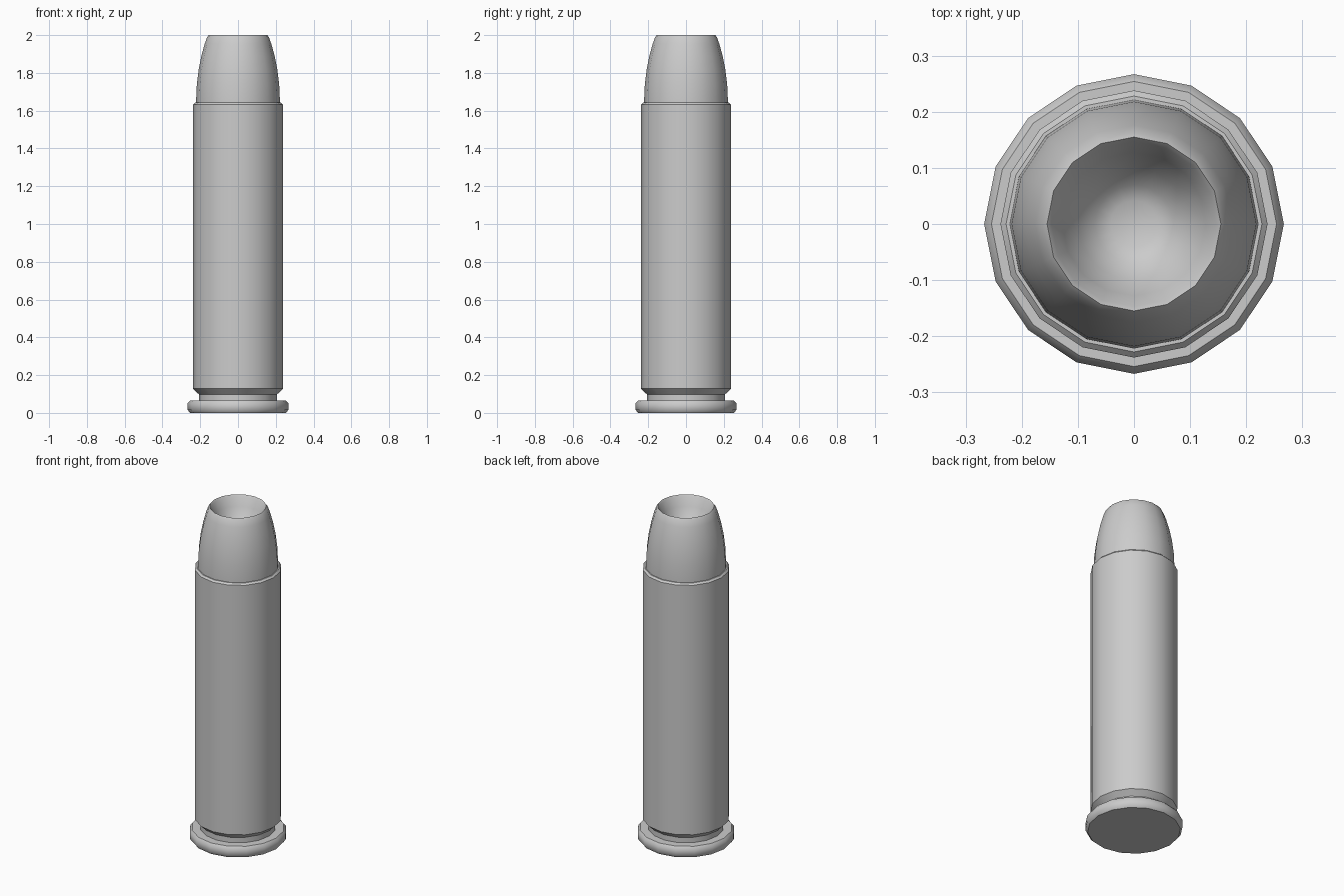
import bpy
import bmesh
from math import radians, tau

cube = bpy.data.objects.get("Cube")
if cube:
    bpy.data.objects.remove(cube, do_unlink=True)

SIDES = 16

grey = bpy.data.materials.new("plain_grey")
grey.use_nodes = True
colour = (0.6, 0.6, 0.6, 1)
grey.diffuse_color = colour
grey.node_tree.nodes["Principled BSDF"].inputs["Base Color"].default_value = colour


def lathe(name, profile, angle):
    """Spin a (radius, height) profile around z and cap both ends."""
    bm = bmesh.new()
    verts = [bm.verts.new((r, 0, z)) for r, z in profile]
    edges = [bm.edges.new(pair) for pair in zip(verts, verts[1:])]
    bmesh.ops.spin(bm, geom=verts + edges, cent=(0, 0, 0), axis=(0, 0, 1),
                   angle=tau, steps=SIDES, use_duplicate=False)
    bmesh.ops.remove_doubles(bm, verts=bm.verts, dist=0.0005)
    bmesh.ops.holes_fill(bm, edges=[e for e in bm.edges if e.is_boundary], sides=0)
    bmesh.ops.recalc_face_normals(bm, faces=bm.faces)
    mesh = bpy.data.meshes.new(name)
    bm.to_mesh(mesh)
    bm.free()
    mesh.materials.append(grey)
    obj = bpy.data.objects.new(name, mesh)
    bpy.context.collection.objects.link(obj)
    bpy.ops.object.select_all(action="DESELECT")
    obj.select_set(True)
    bpy.context.view_layer.objects.active = obj
    bpy.ops.object.shade_smooth_by_angle(angle=radians(angle))
    return obj


# Casing: bevelled base rim, groove, straight wall and chamfered mouth
lathe("casing", [
    (0.254, 0), (0.267, 0.016), (0.267, 0.05), (0.254, 0.066),
    (0.207, 0.066), (0.207, 0.098), (0.238, 0.128),
    (0.238, 1.632), (0.228, 1.642), (0.215, 1.642),
], 40)

# Rounded tip with a hollow bowl in its end
lathe("hollow_tip", [
    (0.222, 1.6), (0.222, 1.65), (0.218, 1.74), (0.208, 1.82),
    (0.194, 1.89), (0.176, 1.955), (0.163, 1.99), (0.155, 2.0),
    (0.147, 1.99), (0.128, 1.94), (0.1, 1.89), (0.07, 1.855), (0.042, 1.84),
], 75)
